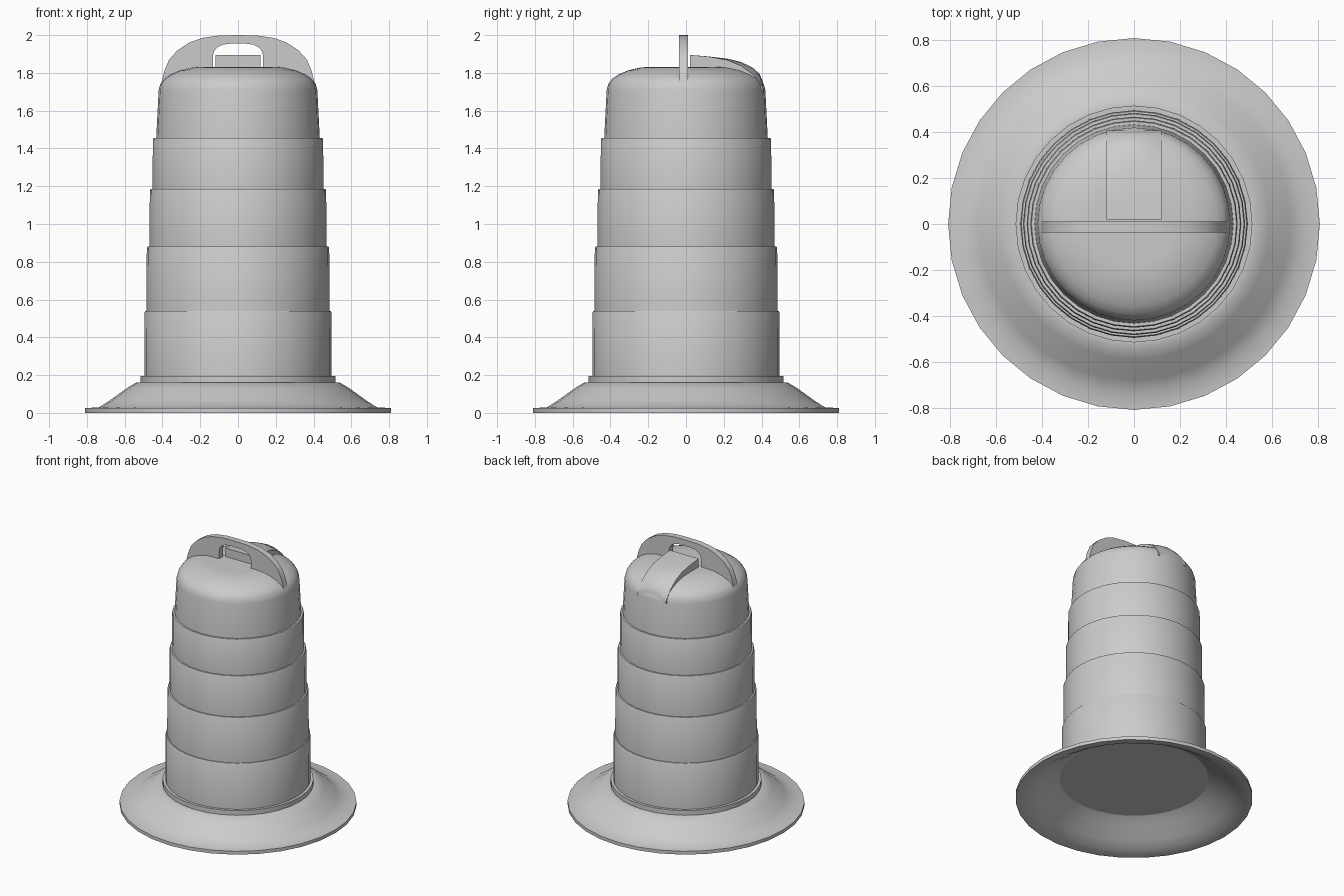
import bpy, bmesh, math

if "Cube" in bpy.data.objects:
    bpy.data.objects.remove(bpy.data.objects["Cube"])

SIDES = 32


def finish(name, bm, angle=40):
    bmesh.ops.remove_doubles(bm, verts=bm.verts, dist=1e-5)
    bmesh.ops.recalc_face_normals(bm, faces=bm.faces)
    mesh = bpy.data.meshes.new(name)
    bm.to_mesh(mesh)
    bm.free()
    obj = bpy.data.objects.new(name, mesh)
    bpy.context.collection.objects.link(obj)
    bpy.ops.object.select_all(action='DESELECT')
    obj.select_set(True)
    bpy.context.view_layer.objects.active = obj
    bpy.ops.object.shade_smooth_by_angle(angle=math.radians(angle))
    return obj


def lathe(name, profile, closed=False):
    bm = bmesh.new()
    verts = [bm.verts.new((r, 0, z)) for r, z in profile]
    edges = [bm.edges.new(p) for p in zip(verts, verts[1:])]
    if closed:
        edges.append(bm.edges.new((verts[-1], verts[0])))
    bmesh.ops.spin(bm, geom=verts + edges, cent=(0, 0, 0), axis=(0, 0, 1),
                   angle=2 * math.pi, steps=SIDES, use_duplicate=False)
    return finish(name, bm)


# Weighted base ring, hollow underneath
lathe("base_ring", [
    (0.51, 0.16), (0.54, 0.16), (0.59, 0.13), (0.68, 0.065), (0.735, 0.03),
    (0.81, 0.025), (0.81, 0), (0.795, 0), (0.73, 0.018), (0.67, 0.053),
    (0.58, 0.118), (0.52, 0.155)], closed=True)

# Stepped drum: bottom collar, four bands, domed top
profile = [(0, 0.16), (0.516, 0.16), (0.516, 0.195)]
bands = [(0.195, 0.54, 0.496), (0.54, 0.88, 0.484),
         (0.88, 1.185, 0.468), (1.185, 1.455, 0.452)]
for low, high, radius in bands:
    profile += [(radius, low), (radius - 0.001, high - 0.008), (radius - 0.005, high)]
profile += [(0.433, 1.455), (0.42, 1.71), (0.412, 1.74), (0.392, 1.768),
            (0.36, 1.79), (0.31, 1.812), (0.24, 1.829), (0.18, 1.832), (0, 1.832)]
lathe("drum_body", profile)

# Carrying handle: arched plate with a grip opening
outer = [(0.405, 1.75), (0.39, 1.81), (0.365, 1.87), (0.32, 1.92),
         (0.26, 1.96), (0.19, 1.985), (0.10, 1.998), (0, 2.0)]
inner = [(0.133, 1.75), (0.133, 1.84), (0.133, 1.89), (0.127, 1.915),
         (0.11, 1.935), (0.08, 1.95), (0.04, 1.955), (0, 1.956)]


def mirrored(points):
    return points + [(-x, z) for x, z in points[-2::-1]]


bm = bmesh.new()
rows = [[bm.verts.new((x, -0.036, z)) for x, z in mirrored(p)] for p in (outer, inner)]
for i in range(len(rows[0]) - 1):
    bm.faces.new((rows[0][i], rows[0][i + 1], rows[1][i + 1], rows[1][i]))
result = bmesh.ops.extrude_face_region(bm, geom=bm.faces[:], use_keep_orig=True)
bmesh.ops.translate(bm, vec=(0, 0.046, 0),
                    verts=[v for v in result["geom"] if isinstance(v, bmesh.types.BMVert)])
finish("handle", bm)

# Raised mount behind the handle, curving down into the dome: y, side z, crown z
sections = [(0.02, 1.895, 1.895), (0.12, 1.886, 1.887), (0.22, 1.868, 1.875),
            (0.29, 1.838, 1.858), (0.35, 1.795, 1.83), (0.39, 1.75, 1.795),
            (0.408, 1.72, 1.75)]
bm = bmesh.new()
loops = []
for y, side, crown in sections:
    outline = [(-0.12, 1.70), (-0.12, side), (-0.06, side + (crown - side) * 0.75),
               (0, crown), (0.06, side + (crown - side) * 0.75), (0.12, side), (0.12, 1.70)]
    loops.append([bm.verts.new((x, y, z)) for x, z in outline])
for a, b in zip(loops, loops[1:]):
    for i in range(len(a)):
        j = (i + 1) % len(a)
        bm.faces.new((a[i], a[j], b[j], b[i]))
bm.faces.new(loops[0])
bm.faces.new(loops[-1])
finish("light_mount", bm)
